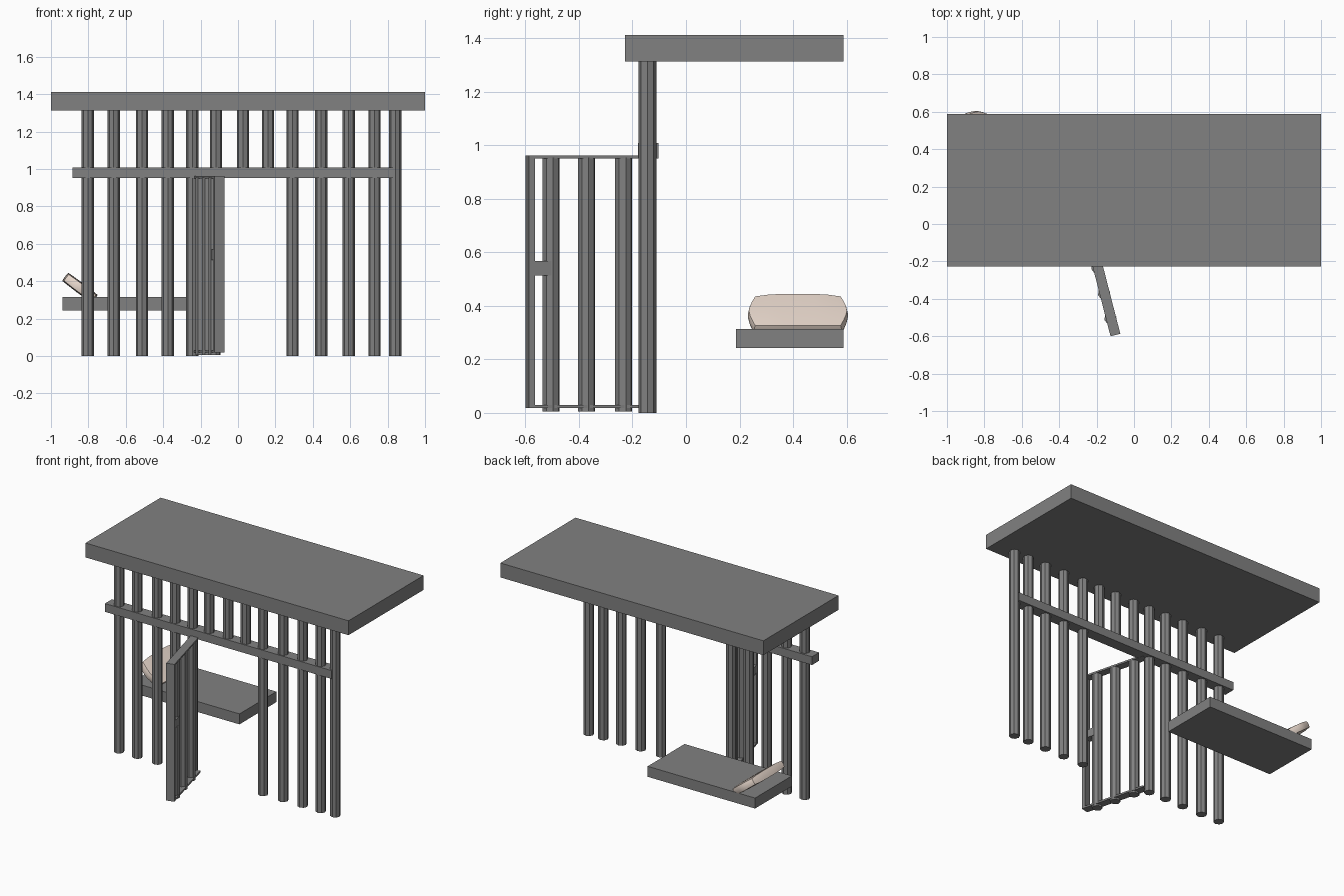
import bpy, bmesh, math
from mathutils import Matrix

if "Cube" in bpy.data.objects:
    bpy.data.objects.remove(bpy.data.objects["Cube"])

BAR_R, BAR_Y = 0.033, -0.144
iron = bpy.data.materials.new("iron")
iron.diffuse_color = (0.22, 0.22, 0.22, 1)
iron.use_nodes = True
iron.node_tree.nodes["Principled BSDF"].inputs["Base Color"].default_value = iron.diffuse_color
linen = bpy.data.materials.new("linen")
linen.diffuse_color = (0.8, 0.68, 0.6, 1)
linen.use_nodes = True
linen.node_tree.nodes["Principled BSDF"].inputs["Base Color"].default_value = linen.diffuse_color


def make(name, bm, matrix=None, mat=iron):
    if matrix:
        bm.transform(matrix)
    bmesh.ops.recalc_face_normals(bm, faces=bm.faces)
    me = bpy.data.meshes.new(name)
    bm.to_mesh(me)
    bm.free()
    me.materials.append(mat)
    ob = bpy.data.objects.new(name, me)
    bpy.context.collection.objects.link(ob)
    return ob


def box(name, x, y, z, matrix=None):
    bm = bmesh.new()
    bmesh.ops.create_cube(bm, size=1)
    for v in bm.verts:
        for i, (a, b) in enumerate((x, y, z)):
            v.co[i] = (a + b) / 2 + v.co[i] * (b - a)
    return make(name, bm, matrix)


def bar(name, x, y, z0, z1, matrix=None):
    bm = bmesh.new()
    bmesh.ops.create_cone(bm, cap_ends=True, segments=8, radius1=BAR_R,
                          radius2=BAR_R, depth=z1 - z0,
                          matrix=Matrix.Translation((x, y, (z0 + z1) / 2)))
    return make(name, bm, matrix)


# Roof slab and lintel rail
box("roof", (-1, 1), (-0.228, 0.588), (1.313, 1.412))
box("cross_rail", (-0.886, 0.838), (-0.18, -0.103), (0.951, 1.008))

# Fixed bars, with short ones above the doorway
for x in (-0.803, -0.665, -0.513, -0.375, -0.244, 0.291, 0.445, 0.592, 0.73, 0.841):
    bar("long_bar", x, BAR_Y, 0, 1.315)
for x in (-0.118, 0.027, 0.16):
    bar("short_bar", x, BAR_Y, 0.98, 1.315)

# Open door: local -y runs from the hinge to the free edge
D = Matrix.Translation((-0.2145, -0.145, 0)) @ Matrix.Rotation(math.radians(14.4), 4, 'Z')
W, L = 0.027, 0.463
box("door_edge_post", (-W, W), (-L, -L + 0.023), (0.018, 0.962), D)
box("door_top_rail", (-W, W), (-L + 0.023, 0), (0.95, 0.962), D)
box("door_bottom_rail", (-W, W), (-L + 0.023, 0), (0.018, 0.03), D)
box("door_lock", (-W, W), (-L + 0.023, -L + 0.088), (0.513, 0.568), D)
for s in (0.093, 0.23, 0.373):
    bar("door_bar", -0.004, -L + s, 0.006, 0.953, D)

# Bed slab
box("bed", (-0.937, -0.12), (0.187, 0.588), (0.242, 0.314))

# Soft pillow leaning on the end of the bed
bm = bmesh.new()
bmesh.ops.create_cube(bm, size=2)
bmesh.ops.subdivide_edges(bm, edges=bm.edges[:], cuts=5, use_grid_fill=True)
for v in bm.verts:
    u, w, t = v.co
    bulge_w = 1 - 0.13 * abs(u) ** 1.5
    bulge_u = 1 - 0.08 * abs(w) ** 3
    thick = 0.029 - 0.006 * abs(w) ** 4 - 0.002 * u * u
    soft = 1 - 0.02 * t * t
    v.co = (u * 0.1 * bulge_u * soft, w * 0.187 * bulge_w * soft, t * thick)
P = Matrix.Translation((-0.845, 0.418, 0.364)) @ Matrix.Rotation(math.radians(37), 4, 'Y')
pillow = make("pillow", bm, P, linen)
bpy.context.view_layer.objects.active = pillow
pillow.select_set(True)
bpy.ops.object.shade_smooth_by_angle(angle=math.radians(40))
